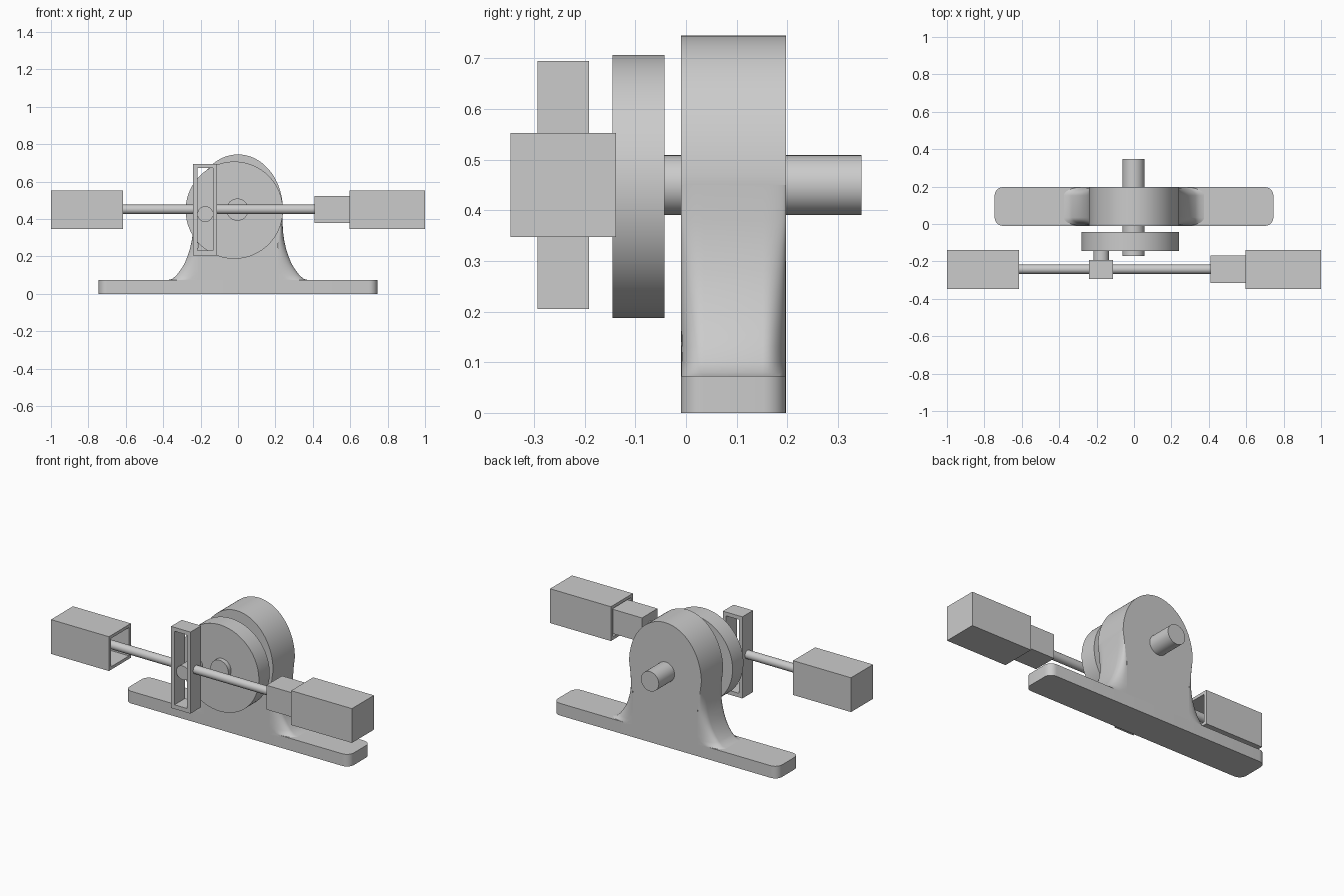
import bpy
import bmesh
from math import sin, cos, pi, radians
from mathutils import Matrix, Vector

old = bpy.data.objects.get("Cube")
if old:
    bpy.data.objects.remove(old)

grey = bpy.data.materials.new("plain grey")
grey.use_nodes = True
grey.diffuse_color = (0.6, 0.6, 0.6, 1)
grey.node_tree.nodes["Principled BSDF"].inputs["Base Color"].default_value = (0.6, 0.6, 0.6, 1)


def finish(name, bm, smooth=False):
    bmesh.ops.recalc_face_normals(bm, faces=bm.faces)
    mesh = bpy.data.meshes.new(name)
    bm.to_mesh(mesh)
    bm.free()
    mesh.materials.append(grey)
    obj = bpy.data.objects.new(name, mesh)
    bpy.context.collection.objects.link(obj)
    if smooth:
        bpy.ops.object.select_all(action="DESELECT")
        obj.select_set(True)
        bpy.context.view_layer.objects.active = obj
        bpy.ops.object.shade_smooth_by_angle(angle=radians(35))
    return obj


def box(name, lo, hi, round_corners=0):
    lo, hi = Vector(lo), Vector(hi)
    bm = bmesh.new()
    bmesh.ops.create_cube(bm, size=1, matrix=Matrix.Translation((lo + hi) / 2) @ Matrix.Diagonal((*(hi - lo), 1)))
    if round_corners:
        upright = [e for e in bm.edges if abs(e.verts[0].co.z - e.verts[1].co.z) > 0.01]
        bmesh.ops.bevel(bm, geom=upright, offset=round_corners, segments=8, profile=0.5, affect="EDGES")
    return finish(name, bm, bool(round_corners))


def cylinder(name, start, end, radius, sides=64):
    start, end = Vector(start), Vector(end)
    axis = end - start
    turn = axis.to_track_quat("Z", "Y").to_matrix().to_4x4()
    bm = bmesh.new()
    bmesh.ops.create_cone(bm, cap_ends=True, segments=sides, radius1=radius, radius2=radius,
                          depth=axis.length, matrix=Matrix.Translation((start + end) / 2) @ turn)
    return finish(name, bm, True)


def cut(obj, cutter):
    mod = obj.modifiers.new("cut", "BOOLEAN")
    mod.operation = "DIFFERENCE"
    mod.solver = "EXACT"
    mod.object = cutter
    bpy.ops.object.select_all(action="DESELECT")
    obj.select_set(True)
    bpy.context.view_layer.objects.active = obj
    bpy.ops.object.modifier_apply(modifier=mod.name)
    bpy.data.objects.remove(cutter)


BACK, FRONT = 0.197, -0.01
AXLE_Z, ROD_Z, ROD_Y = 0.45, 0.451, -0.242

# Foot plate
box("base_plate", (-0.745, FRONT, 0), (0.745, BACK, 0.073), 0.045)

# Upright with a domed head
outline = [(0.24 * cos(pi * i / 48), AXLE_Z + 0.295 * sin(pi * i / 48)) for i in range(49)]
outline += [(-0.215, 0.27), (-0.215, 0.06), (0.215, 0.06), (0.215, 0.27)]
bm = bmesh.new()
face = bm.faces.new([bm.verts.new((x, FRONT, z)) for x, z in outline])
moved = bmesh.ops.extrude_face_region(bm, geom=[face])["geom"]
bmesh.ops.translate(bm, vec=(0, BACK - FRONT, 0), verts=[v for v in moved if isinstance(v, bmesh.types.BMVert)])
finish("bearing_head", bm, True)

# Flared, round-edged buttress on each side of the upright
flare = [(0.06, 0.38), (0.073, 0.375), (0.08, 0.35), (0.1, 0.328), (0.13, 0.305), (0.165, 0.284),
         (0.2, 0.27), (0.24, 0.257), (0.28, 0.248), (0.33, 0.241), (0.38, 0.238), (0.45, 0.24)]
for side, sign in (("left", 1), ("right", -1)):
    bm = bmesh.new()
    rings = []
    for z, w in flare:
        inner = 0.215 + 0.025 * max(0, (z - 0.27) / 0.18)
        rx, ry = min(w - inner, 0.1), 0.045
        arc = [(w - rx + rx * sin(a * pi / 16), ry - ry * cos(a * pi / 16)) for a in range(9)]
        pts = [(inner, FRONT)] + [(x, FRONT + d) for x, d in arc]
        pts += [(x, BACK - d) for x, d in reversed(arc)] + [(inner, BACK)]
        rings.append([bm.verts.new((sign * x, y, z)) for x, y in pts])
    for low, high in zip(rings, rings[1:]):
        for i in range(len(low) - 1):
            bm.faces.new((low[i], low[i + 1], high[i + 1], high[i]))
    bmesh.ops.remove_doubles(bm, verts=bm.verts, dist=0.0001)
    finish(side + "_buttress", bm, True)

# Crank: axle, disc and pin
cylinder("axle", (-0.003, -0.172, AXLE_Z), (-0.003, 0.347, AXLE_Z), 0.059)
cylinder("crank_disc", (-0.02, -0.145, 0.447), (-0.02, -0.042, 0.447), 0.26, 96)
cylinder("crank_pin", (-0.175, -0.275, 0.426), (-0.175, -0.14, 0.426), 0.042)

# Slotted yoke
yoke = box("yoke", (-0.24, -0.293, 0.205), (-0.111, -0.192, 0.695))
cut(yoke, box("slot_cutter", (-0.217, -0.4, 0.23), (-0.133, -0.1, 0.672)))

# Rods, pistons and hollow housings
for side, yoke_x, rod_x, piston_x in (("left", -0.111, 0.415, 0.65), ("right", -0.24, -0.765, -0.965)):
    sign = 1 if side == "left" else -1
    cylinder(side + "_rod", (yoke_x, ROD_Y, ROD_Z), (rod_x, ROD_Y, ROD_Z), 0.025, 32)
    xs = sorted((rod_x - sign * 0.005, piston_x))
    box(side + "_piston", (xs[0], ROD_Y - 0.074, ROD_Z - 0.073), (xs[1], ROD_Y + 0.074, ROD_Z + 0.073))
    xs = sorted((sign, 0.596 if sign > 0 else -0.615))
    housing = box(side + "_housing", (xs[0], -0.347, 0.347), (xs[1], -0.138, 0.553))
    xs = sorted((sign * 0.98, sign * 0.5))
    cut(housing, box("bore_cutter", (xs[0], -0.329, 0.365), (xs[1], -0.156, 0.535)))
